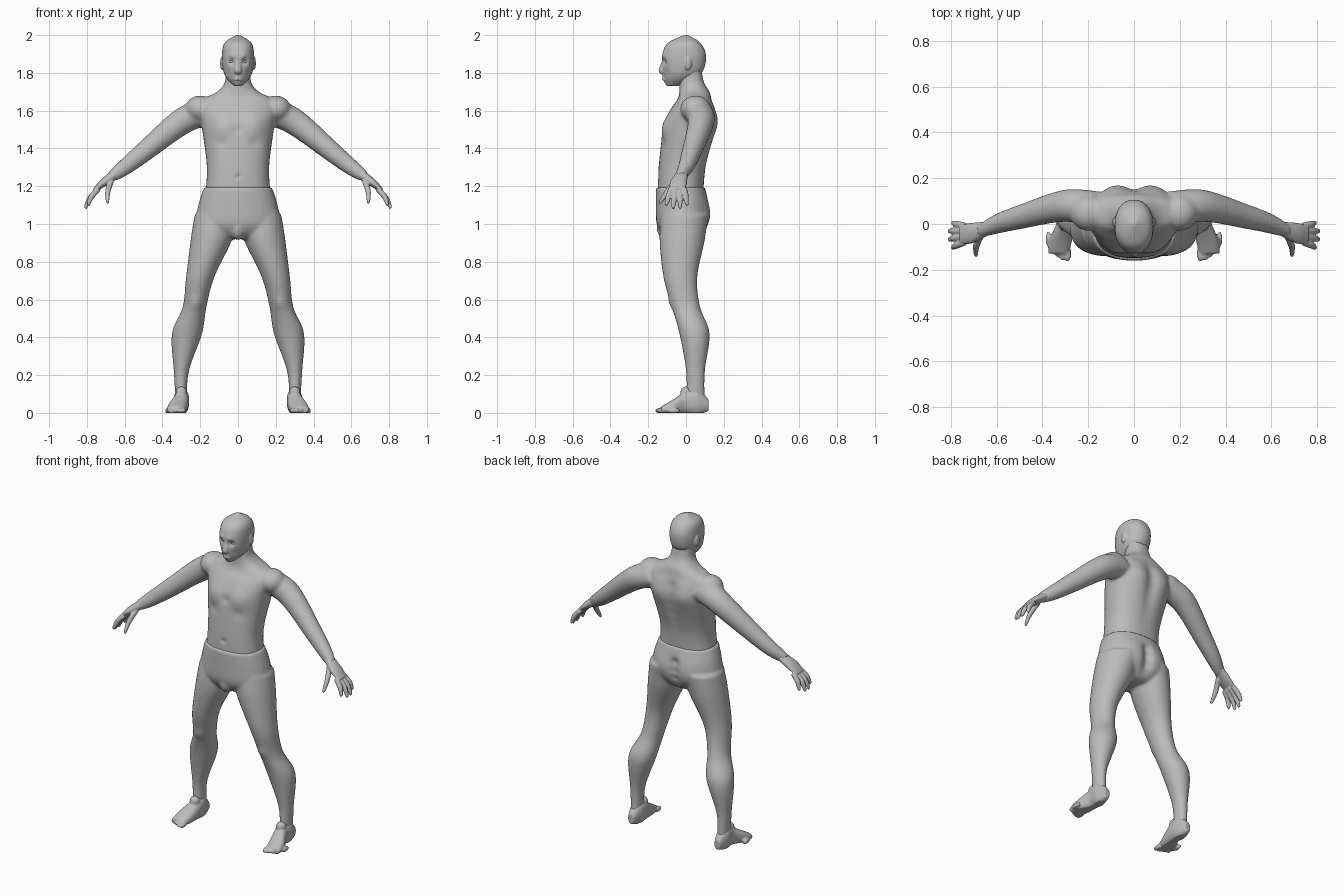
import bpy
import bmesh
from math import cos, sin, pi, exp, copysign
from mathutils import Vector, Matrix

cube = bpy.data.objects.get("Cube")
if cube:
    bpy.data.objects.remove(cube, do_unlink=True)

LEFT, BACK, UP = Matrix.Identity(3)
ARM_SIDE = (LEFT * .6 + UP * .8).normalized()
FINGER_SIDE = (LEFT * .9 + UP * .5).normalized()
BOTH = (1, -1)
SIDES = {"left": 1, "right": -1}

skin = bpy.data.materials.new("plain grey")
skin.use_nodes = True
GREY = (.5, .5, .5, 1)
skin.diffuse_color = GREY
skin.node_tree.nodes["Principled BSDF"].inputs["Base Color"].default_value = GREY


def blend(before, start, end, after, t):
    """Pass smoothly from one cross-section to the next."""
    result = []
    for a, b, c, d in zip(before, start, end, after):
        leave, arrive = (c - a) / 2, (d - b) / 2
        rise = c - b
        curve = leave + t * (3 * rise - 2 * leave - arrive + t * (leave + arrive - 2 * rise))
        result.append(b + t * curve)
    return result


def loft(bm, sections, u=LEFT, v=BACK, sides=(1,), power=2, segments=32, steps=6):
    """Skin rounded rings given as x, y, z, radius along u and, if it differs, along v."""
    sections = [(*row, row[-1])[:5] for row in sections]
    padded = [sections[0], *sections, sections[-1]]
    rows = []
    for before, start, end, after in zip(padded, padded[1:], padded[2:], padded[3:]):
        rows += [blend(before, start, end, after, s / steps) for s in range(steps)]
    rows.append(sections[-1])

    def squared(value):
        return copysign(abs(value) ** (2 / power), value)

    for side in sides:
        rings = []
        for x, y, z, wide, deep in rows:
            ring = []
            for k in range(segments):
                angle = 2 * pi * k / segments
                point = Vector((x, y, z))
                point += u * wide * squared(cos(angle)) + v * deep * squared(sin(angle))
                point.x *= side
                ring.append(bm.verts.new(point))
            rings.append(ring)
        for low, high in zip(rings, rings[1:]):
            for k in range(segments):
                bm.faces.new((low[k - 1], low[k], high[k], high[k - 1]))
        bm.faces.new(rings[0])
        bm.faces.new(rings[-1])


def stack(bm, levels, power):
    """Loft level rings on the centre line, given as height, depth and two radii."""
    loft(bm, [(0, y, z, wide, deep) for z, y, wide, deep in levels], power=power)


def ball(bm, centre, radii, sides=(1,)):
    for side in sides:
        x, y, z = centre
        place = Matrix.Translation((x * side, y, z)) @ Matrix.Diagonal((*radii, 1))
        bmesh.ops.create_uvsphere(bm, u_segments=24, v_segments=16, radius=1, matrix=place)


def finger(bm, base, tip, side):
    """A slightly arched finger with a rounded tip."""
    base, tip = Vector(base), Vector(tip)
    across = FINGER_SIDE.cross(tip - base).normalized()
    rows = []
    for t in (0, .5, .9, 1):
        point = base.lerp(tip, t) + FINGER_SIDE * .04 * t * (1 - t)
        rows.append((*point, .015 * (1 - .6 * t ** 6)))
    loft(bm, rows, u=FINGER_SIDE, v=across, sides=(side,), segments=16)


def finish(bm, name, voxel=None, smooth=4, bumps=()):
    """Fuse the overlapping forms, then push soft bumps and hollows into them."""
    bmesh.ops.recalc_face_normals(bm, faces=bm.faces[:])
    mesh = bpy.data.meshes.new(name)
    bm.to_mesh(mesh)
    bm.free()
    obj = bpy.data.objects.new(name, mesh)
    bpy.context.collection.objects.link(obj)
    if voxel:
        remesh = obj.modifiers.new("fuse", 'REMESH')
        remesh.mode = 'VOXEL'
        remesh.voxel_size = voxel
        relax = obj.modifiers.new("relax", 'SMOOTH')
        relax.iterations = smooth
        graph = bpy.context.evaluated_depsgraph_get()
        mesh = bpy.data.meshes.new_from_object(obj.evaluated_get(graph))
        obj.modifiers.clear()
        obj.data = mesh
    for (x, y, z), size, push in bumps:
        for side in (BOTH if x else (1,)):
            middle = Vector((x * side, y, z))
            for vert in mesh.vertices:
                gap = (vert.co - middle).length / size
                vert.co += BACK * push * exp(-gap * gap)
    for vert in mesh.vertices:
        vert.co.z = max(vert.co.z, 0)
    mesh.materials.clear()
    mesh.materials.append(skin)
    mesh.polygons.foreach_set("use_smooth", [True] * len(mesh.polygons))
    mesh.update()


# Head: skull, nose, lips and ears
bm = bmesh.new()
stack(bm, [(1.73, -.07, .02, .03), (1.77, -.035, .06, .08), (1.82, -.015, .08, .11),
           (1.9, -.01, .085, .115), (1.96, -.01, .07, .085), (2, 0, .01, .01)], power=2.2)
stack(bm, [(1.87, -.115, .01, .01), (1.81, -.125, .02, .02), (1.79, -.115, .01, .01)], power=2)
for height in (1.78, 1.765):
    ball(bm, (0, -.11, height), (.025, .015, .006))
ball(bm, (.085, .01, 1.85), (.01, .02, .035), BOTH)
eye_socket = ((.035, -.12, 1.86), .017, .014)
brow = ((.03, -.12, 1.89), .017, -.006)
cheek_hollow = ((.05, -.1, 1.8), .02, .005)
chin = ((0, -.11, 1.75), .02, -.006)
finish(bm, "head", voxel=.005, smooth=3, bumps=[eye_socket, brow, cheek_hollow, chin])

# Eyes
bm = bmesh.new()
ball(bm, (.035, -.095, 1.86), (.015, .015, .01), BOTH)
finish(bm, "eyes")

# Upper body: trunk and neck with both arms
bm = bmesh.new()
stack(bm, [(1.14, -.03, .175, .12), (1.3, -.02, .165, .125), (1.5, .02, .19, .14),
           (1.6, .035, .205, .12), (1.66, .045, .185, .09), (1.7, .045, .11, .08),
           (1.75, .03, .07, .065), (1.83, .02, .065, .06)], power=2.35)
loft(bm, [(.16, .06, 1.6, .08), (.3, .08, 1.54, .07), (.5, .03, 1.38, .053),
          (.6, 0, 1.3, .043), (.67, -.03, 1.25, .03)], u=ARM_SIDE, sides=BOTH)
ball(bm, (.2, .05, 1.61), (.08, .08, .07), BOTH)
spine = [((0, .16, 1.3 + .06 * k), .04, -.013) for k in range(6)]
chest = ((.09, -.11, 1.52), .065, -.017)
under_chest = ((.09, -.13, 1.43), .03, .006)
breastbone = ((0, -.13, 1.5), .025, .008)
shoulder_blade = ((.095, .15, 1.55), .07, .013)
navel = ((0, -.15, 1.25), .013, .01)
finish(bm, "upper_body", voxel=.009, smooth=6,
       bumps=[*spine, chest, under_chest, breastbone, shoulder_blade, navel])

# Hands: palm, four fingers and thumb
for label, side in SIDES.items():
    bm = bmesh.new()
    loft(bm, [(.64, -.02, 1.27, .027, .03), (.71, -.04, 1.22, .022, .045),
              (.76, -.045, 1.18, .01, .04)], u=ARM_SIDE, sides=(side,))
    for k in range(4):
        shorter = .008 * (k - 1.5) ** 2
        knuckle = (.74, .024 * k - .08, 1.185)
        finger(bm, knuckle, (.81 - shorter, .037 * k - .105, 1.08 + shorter), side)
    finger(bm, (.67, -.05, 1.23), (.69, -.14, 1.11), side)
    finish(bm, label + "_hand", voxel=.004, smooth=3)

# Lower body: hips and legs, with a slight lip at the waist
bm = bmesh.new()
stack(bm, [(1.195, -.03, .18, .13), (1.1, -.02, .21, .14), (1, -.02, .22, .135),
           (.94, -.02, .16, .1), (.92, -.02, .08, .07)], power=2.2)
loft(bm, [(.12, -.01, 1.05, .11, .12), (.14, -.02, .92, .11, .12), (.2, -.03, .72, .075, .09),
          (.23, 0, .56, .063, .075), (.27, .045, .42, .08), (.3, .05, .22, .04, .05),
          (.3, .05, .06, .03, .05)], sides=BOTH)
ball(bm, (0, -.105, .98), (.04, .05, .065))
cleft = [((0, .125, .95 + .05 * k), .03, -.022) for k in range(4)]
buttock = ((.085, .1, 1.05), .07, .013)
kneecap = ((.22, -.08, .58), .035, -.008)
finish(bm, "hips_and_legs", voxel=.009, smooth=5, bumps=[*cleft, buttock, kneecap])

# Feet with five toes each
for label, side in SIDES.items():
    bm = bmesh.new()
    loft(bm, [(.3, .12, .04, .02, .03), (.3, .06, .06, .04, .07), (.3, 0, .055, .04, .06),
              (.32, -.07, .03, .05, .04), (.33, -.13, .015, .045, .02)],
         v=UP, sides=(side,), power=2.3)
    for k in range(5):
        toe = (.29 + .021 * k, .004 * k * k - .13, .012)
        ball(bm, toe, (.016 - .001 * k, .035, .015), (side,))
    ball(bm, (.3, 0, .11), (.03, .03, .03), (side,))
    finish(bm, label + "_foot", voxel=.006)
